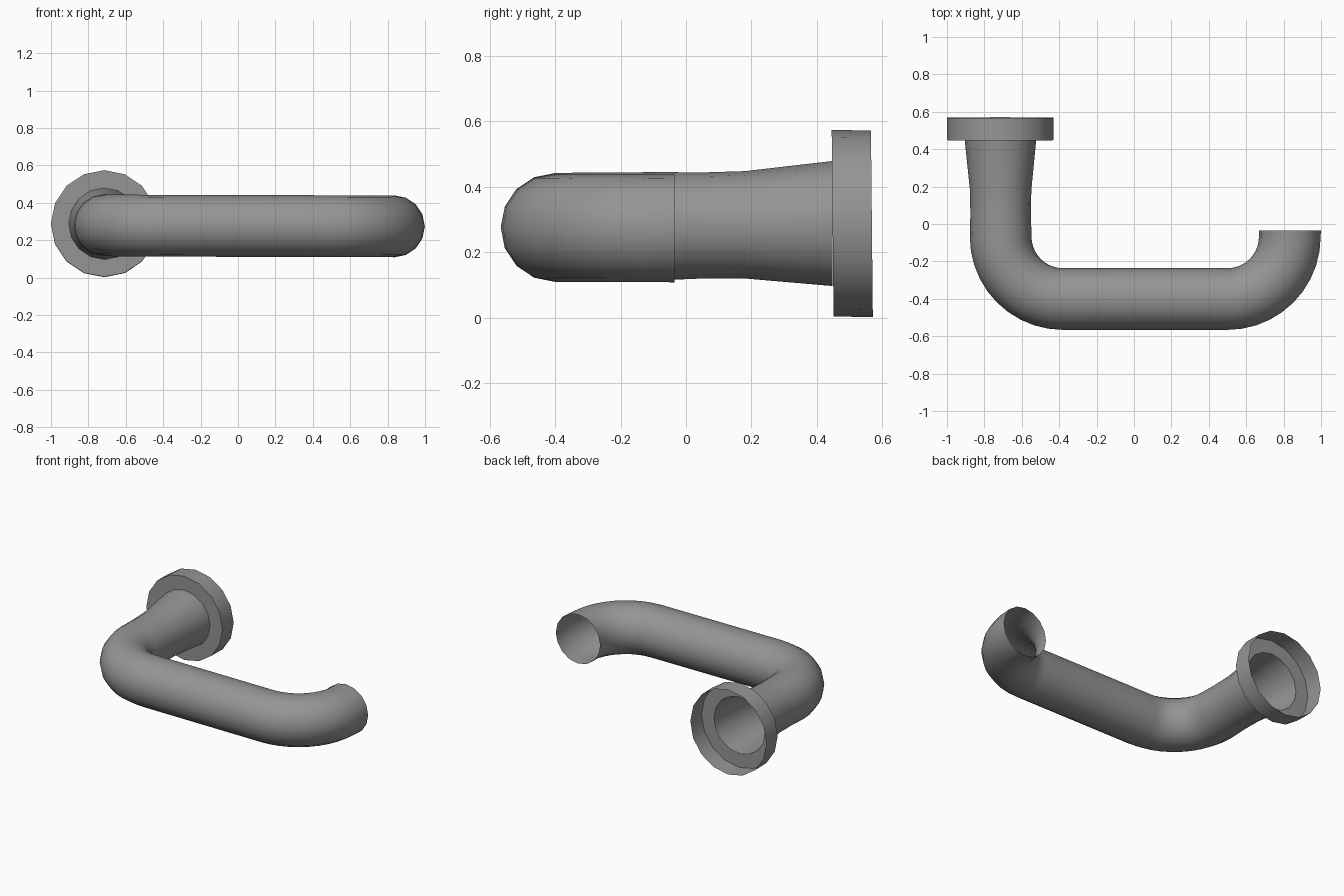
import bpy, bmesh, math
from mathutils import Vector

if "Cube" in bpy.data.objects:
    bpy.data.objects.remove(bpy.data.objects["Cube"])

SIDES = 16
UP = Vector((0, 0, 1))

# Single grey metal
metal = bpy.data.materials.new("grey metal")
metal.use_nodes = True
GREY = (0.3, 0.3, 0.3, 1)
metal.diffuse_color = GREY
metal.node_tree.nodes["Principled BSDF"].inputs["Base Color"].default_value = GREY


def loft(name, rings, tilt=0.0):
    """Open shell through rings of (centre, direction, radius)."""
    bm = bmesh.new()
    loops = []
    for c, d, r in rings:
        d = Vector(d).normalized()
        side = UP.cross(d)
        up = (UP - d * tilt).normalized()
        loops.append([bm.verts.new(Vector(c) + r * (math.cos(a) * side + math.sin(a) * up))
                      for a in (2 * math.pi * k / SIDES for k in range(SIDES))])
    for a, b in zip(loops, loops[1:]):
        for k in range(SIDES):
            n = (k + 1) % SIDES
            bm.faces.new((a[k], a[n], b[n], b[k]))
    mesh = bpy.data.meshes.new(name)
    bm.to_mesh(mesh)
    bm.free()
    mesh.materials.append(metal)
    ob = bpy.data.objects.new(name, mesh)
    bpy.context.collection.objects.link(ob)
    bpy.ops.object.select_all(action='DESELECT')
    ob.select_set(True)
    bpy.context.view_layer.objects.active = ob
    bpy.ops.object.shade_smooth_by_angle(angle=math.radians(35))
    return ob


def bend(cx, cy, radius, start, z0, z1, tube, steps=10):
    """Quarter-circle of rings, turning anticlockwise from the start angle."""
    out = []
    for i in range(steps + 1):
        t = i / steps
        a = math.radians(start + 90 * t)
        out.append(((cx + radius * math.cos(a), cy + radius * math.sin(a), z0 + (z1 - z0) * t),
                    (-math.sin(a), math.cos(a), 0), tube))
    return out


# Lever: flared neck, bend, straight grip, return bend with an open end
back = (0, -1, 0)
lever = [((-0.714, 0.448, 0.288), back, 0.191),
         ((-0.713, 0.18, 0.284), back, 0.164),
         ((-0.713, 0.05, 0.282), back, 0.162)]
lever += bend(-0.38, -0.068, 0.333, 180, 0.280, 0.277, 0.165)
lever += bend(0.5, -0.068, 0.333, 270, 0.275, 0.274, 0.165)
lever.append(((0.833, -0.035, 0.274), (0, 1, 0), 0.166))
loft("lever_handle", lever, tilt=0.0)

# Rosette: front annulus and rim, open at the back
wall = (0, 1, 0)
loft("rosette", [((-0.714, 0.448, 0.288), wall, 0.191),
                 ((-0.715, 0.448, 0.289), wall, 0.285),
                 ((-0.715, 0.568, 0.287), wall, 0.285)], tilt=0.01)
